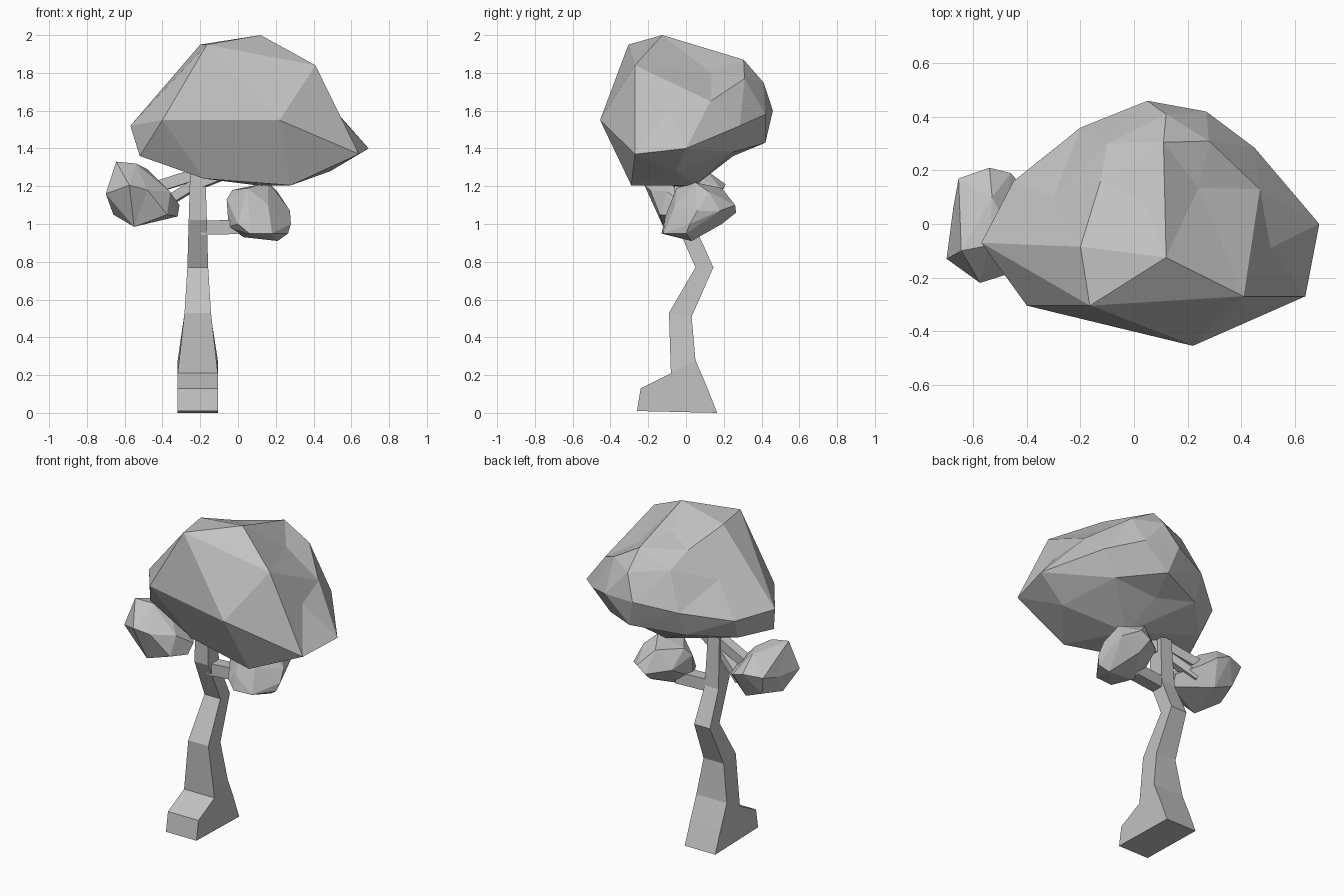
import bpy, bmesh
from mathutils import Vector

grey = bpy.data.materials.new("plain grey")
grey.diffuse_color = (0.54, 0.54, 0.54, 1)


def finish(name, bm):
    bmesh.ops.recalc_face_normals(bm, faces=bm.faces)
    me = bpy.data.meshes.new(name)
    bm.to_mesh(me)
    bm.free()
    me.materials.append(grey)
    ob = bpy.data.objects.new(name, me)
    bpy.context.collection.objects.link(ob)
    return ob


def skin(name, rings):
    """Join four-sided rings into a closed bar."""
    bm = bmesh.new()
    rows = [[bm.verts.new(p) for p in r] for r in rings]
    for a, b in zip(rows, rows[1:]):
        for i in range(4):
            j = (i + 1) % 4
            bm.faces.new((a[i], a[j], b[j], b[i]))
    bm.faces.new(rows[0])
    bm.faces.new(rows[-1])
    return finish(name, bm)


def branch(name, a, b, w):
    """Square bar from a to b."""
    a, b = Vector(a), Vector(b)
    d = (b - a).normalized()
    s = d.cross(Vector((0, 0, 1))).normalized() * w / 2
    u = s.cross(d).normalized() * w / 2
    return skin(name, [[p - s - u, p + s - u, p + s + u, p - s + u] for p in (a, b)])


def foliage(name, centre, pts):
    """Faceted clump: hull of softened radii, then points restored, so shallow dents survive."""
    c = Vector(centre)
    bm = bmesh.new()
    real = {}
    for p in pts:
        d = Vector(p) - c
        v = bm.verts.new(d.normalized() * d.length ** 0.4)
        real[v] = Vector(p)
    bmesh.ops.convex_hull(bm, input=list(bm.verts))
    bmesh.ops.delete(bm, geom=[v for v in bm.verts if not v.link_faces], context='VERTS')
    for v in bm.verts:
        v.co = real[v]
    return finish(name, bm)


# Crooked trunk: x half-width, front (y, z), back (y, z)
levels = [
    (0.106, -0.26, 0.01, 0.165, 0.0),
    (0.106, -0.24, 0.13, 0.11, 0.14),
    (0.106, -0.08, 0.21, 0.05, 0.28),
    (0.070, -0.09, 0.53, 0.03, 0.51),
    (0.055, 0.05, 0.77, 0.145, 0.77),
    (0.048, -0.06, 1.02, 0.05, 0.98),
    (0.040, -0.06, 1.29, 0.03, 1.29),
]
skin("trunk", [[(-0.213 - w, f, fz), (-0.213 + w, f, fz), (-0.213 + w, b, bz), (-0.213 - w, b, bz)]
               for w, f, fz, b, bz in levels])

# Branches
branch("right_branch", (-0.2, 0.005, 0.98), (0.03, 0.03, 0.985), 0.075)
branch("left_branch", (-0.45, 0.03, 1.19), (-0.2, -0.02, 1.27), 0.06)
branch("left_brace", (-0.42, 0.06, 1.09), (-0.21, -0.02, 1.22), 0.05)
branch("crown_branch", (-0.21, -0.02, 1.22), (0.02, -0.10, 1.31), 0.07)

# Large crown
foliage("crown", (0.05, 0.0, 1.55), [
    (-0.57, -0.07, 1.52), (-0.52, -0.13, 1.36), (-0.40, -0.305, 1.55), (0.22, -0.455, 1.55),
    (0.64, -0.27, 1.37), (0.692, 0.0, 1.40), (0.41, -0.27, 1.84), (0.12, -0.125, 2.0),
    (-0.165, -0.305, 1.95), (-0.20, -0.085, 1.95), (0.24, 0.135, 1.80), (0.51, -0.09, 1.60),
    (0.47, 0.13, 1.65), (0.45, 0.285, 1.52), (0.27, 0.42, 1.58), (0.05, 0.46, 1.60),
    (-0.20, 0.36, 1.56), (-0.45, 0.16, 1.50), (-0.125, 0.16, 1.86), (0.04, 0.08, 1.91),
    (0.11, 0.305, 1.87), (0.28, 0.31, 1.77), (0.12, 0.41, 1.75), (-0.10, 0.30, 1.78),
    (0.28, -0.29, 1.205), (-0.18, -0.20, 1.24), (0.49, -0.05, 1.28), (0.10, 0.05, 1.205),
    (0.10, 0.42, 1.43), (-0.20, 0.30, 1.40), (0.35, 0.25, 1.38), (0.05, 0.25, 1.36),
    (-0.42, 0.08, 1.36), (-0.30, 0.10, 1.70),
])

# Small left clump
foliage("left_clump", (-0.52, 0.0, 1.15), [
    (-0.70, -0.13, 1.16), (-0.575, -0.22, 1.205), (-0.645, -0.10, 1.33), (-0.54, -0.08, 1.32),
    (-0.48, -0.19, 1.18), (-0.36, -0.10, 1.17), (-0.31, 0.0, 1.10), (-0.32, -0.04, 1.04),
    (-0.375, -0.14, 1.05), (-0.55, -0.12, 0.985), (-0.66, -0.02, 1.05), (-0.675, 0.06, 1.17),
    (-0.655, 0.17, 1.20), (-0.54, 0.21, 1.21), (-0.46, 0.19, 1.18), (-0.40, 0.12, 1.14),
    (-0.53, 0.10, 1.29), (-0.50, 0.12, 1.03), (-0.62, 0.13, 1.08), (-0.48, 0.0, 1.29),
])

# Small right clump
foliage("right_clump", (0.11, 0.05, 1.06), [
    (-0.06, 0.02, 1.13), (-0.03, 0.06, 1.18), (0.05, -0.05, 1.19), (0.16, 0.05, 1.22),
    (0.21, 0.12, 1.17), (0.275, 0.06, 1.07), (0.28, 0.02, 1.0), (0.265, 0.0, 0.95),
    (0.21, 0.03, 0.91), (0.03, 0.02, 0.93), (-0.05, 0.0, 0.985), (0.06, -0.13, 0.95),
    (0.18, -0.12, 0.95), (0.06, -0.11, 1.04), (0.16, -0.06, 1.10), (0.0, -0.10, 1.0),
    (0.10, 0.265, 1.06), (0.16, 0.26, 1.10), (0.08, 0.19, 1.19), (0.12, 0.19, 1.0),
    (0.24, 0.18, 1.07), (-0.02, 0.17, 1.08),
])
